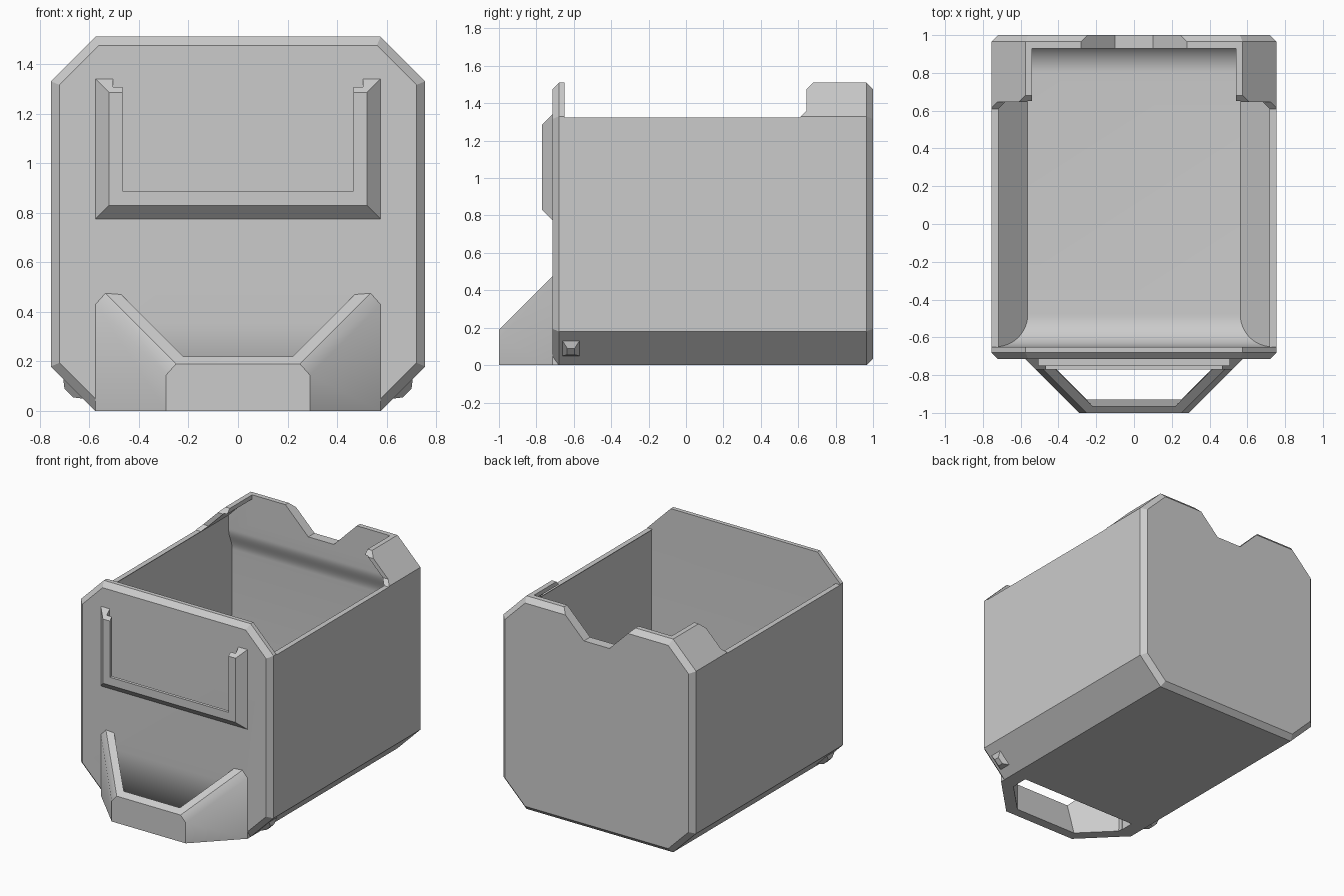
import bpy, bmesh
from math import cos, sin, pi
from mathutils import Vector

cube = bpy.data.objects.get("Cube")
if cube:
    bpy.data.objects.remove(cube)

grey = bpy.data.materials.new("light grey plastic")
grey.use_nodes = True
grey.diffuse_color = (0.6, 0.6, 0.6, 1)
grey.node_tree.nodes["Principled BSDF"].inputs["Base Color"].default_value = (0.6, 0.6, 0.6, 1)


def loft(name, rings):
    """Skin equal-length rings of points and cap both ends."""
    bm = bmesh.new()
    rows = [[bm.verts.new(p) for p in ring] for ring in rings]
    n = len(rows[0])
    for a, b in zip(rows, rows[1:]):
        for i in range(n):
            j = (i + 1) % n
            bm.faces.new((a[i], a[j], b[j], b[i]))
    bm.faces.new(rows[0])
    bm.faces.new(rows[-1])
    bmesh.ops.recalc_face_normals(bm, faces=bm.faces)
    mesh = bpy.data.meshes.new(name)
    bm.to_mesh(mesh)
    bm.free()
    mesh.materials.append(grey)
    obj = bpy.data.objects.new(name, mesh)
    bpy.context.collection.objects.link(obj)
    return obj


def prism_x(name, yz, lo, hi):
    return loft(name, [[(x, y, z) for y, z in yz] for x in (lo, hi)])


def prism_y(name, xz, lo, hi):
    return loft(name, [[(x, y, z) for x, z in xz] for y in (lo, hi)])


def rect(w, lo, hi):
    return [(-w, lo), (w, lo), (w, hi), (-w, hi)]


def octagon(inset):
    """Chamfered square outline of the box, offset inwards."""
    w, f, h = 0.755 - inset, 0.575 - inset * 0.414, 0.755
    return [(f, h - w), (w, h - f), (w, h + f), (f, h + w),
            (-f, h + w), (-w, h + f), (-w, h - f), (-f, h - w)]


def boolean(obj, cutter, operation='DIFFERENCE'):
    mod = obj.modifiers.new("cut", 'BOOLEAN')
    mod.operation, mod.solver, mod.object = operation, 'EXACT', cutter
    bpy.ops.object.select_all(action='DESELECT')
    bpy.context.view_layer.objects.active = obj
    obj.select_set(True)
    bpy.ops.object.modifier_apply(modifier=mod.name)
    bpy.data.objects.remove(cutter)


def smooth(obj):
    bpy.ops.object.select_all(action='DESELECT')
    bpy.context.view_layer.objects.active = obj
    obj.select_set(True)
    bpy.ops.object.shade_smooth_by_angle(angle=0.5)


# Outer box with chamfered front and back edges
stations = [(-0.715, 0.035), (-0.68, 0), (0.965, 0), (1.0, 0.035)]
body = loft("drawer_body", [[(x, y, z) for x, z in octagon(i)] for y, i in stations])

# Hollow: rounded floor ends and a thicker lip at the top of the back wall
R, STEPS = 0.17, 12
arc = [i * pi / 2 / STEPS for i in range(STEPS + 1)]
hollow = [(-0.65, 1.6)]
hollow += [(-0.48 - R * cos(a), 0.2 - R * sin(a)) for a in arc]
hollow += [(0.80 + R * sin(a), 0.2 - R * cos(a)) for a in arc]
hollow += [(0.95 + 0.02 * cos(2 * a), 1.06 + 0.16 * a / arc[-1]) for a in arc]
hollow += [(0.93, 1.6)]
cavity = prism_x("cavity_cutter", hollow, -1, 1)
boolean(cavity, prism_y("cavity_limit", octagon(0.03), -0.9, 1.2), 'INTERSECT')
boolean(body, cavity)

# Open top, low side rims and the two raised rear corners
boolean(body, prism_y("opening_cutter", rect(0.54, 1.3, 1.7), -0.65, 0.93))
rim = [(-0.65, 1.325), (0.61, 1.325), (0.645, 1.36), (0.645, 1.475),
       (0.68, 1.51), (0.68, 1.7), (-0.65, 1.7)]
boolean(body, prism_x("rim_cutter", rim, -1, 1))

# Notch in the back wall
notch = [(-0.1, 1.33), (0.1, 1.33), (0.4, 1.63), (-0.4, 1.63)]
boolean(body, prism_y("notch_cutter", notch, 0.9, 1.1))

# Finger scoop curving under the front plate
scoop = [(-0.715 + 0.13 * (1 - i / 12) ** 2, 0.36 * i / 12) for i in range(13)]
scoop = [(-0.8, -0.05), (-0.58, -0.05)] + scoop + [(-0.8, 0.36)]
boolean(body, prism_x("scoop_cutter", scoop, -0.47, 0.47))
smooth(body)

# Label holder: bevelled block with a card slot and an open window
holder = loft("label_holder", [
    [(x, -0.715, z) for x, z in rect(0.575, 0.775, 1.34)],
    [(x, -0.77, z) for x, z in rect(0.52, 0.83, 1.285)]])
boolean(holder, prism_y("slot_cutter", rect(0.505, 0.845, 1.5), -0.748, -0.69))
boolean(holder, prism_y("window_cutter", rect(0.465, 0.887, 1.5), -0.8, -0.69))
smooth(holder)

# Pull handle: angled loop whose arms climb towards the front plate
front = [Vector(p) for p in ((0.29, -1, 0), (0.29, -1, 0.145), (0.25, -1, 0.19),
                             (0.22, -0.965, 0.22), (0.25, -0.93, 0))]
wall = []
for p in front:
    t = -0.715 - p.y
    wall.append(p + Vector((t, t, t if p.z else 0)))
back = [p + Vector((0, 0.035, 0)) for p in wall]
half = [back, wall, front]
mirrored = [[Vector((-p.x, p.y, p.z)) for p in ring] for ring in reversed(half)]
smooth(loft("pull_handle", half + mirrored))

# Small stop pegs on the lower side chamfers
for side, label in ((1, "left"), (-1, "right")):
    peg = [(0.705, 0.13, 0), (0.70, 0.09, 0.025), (0.665, 0.055, 0.025), (0.625, 0.05, 0)]
    loft(label + "_stop_peg", [
        [(side * x, -0.615 + s * (0.045 - taper), z) for x, z, taper in peg]
        for s in (-1, 1)])
